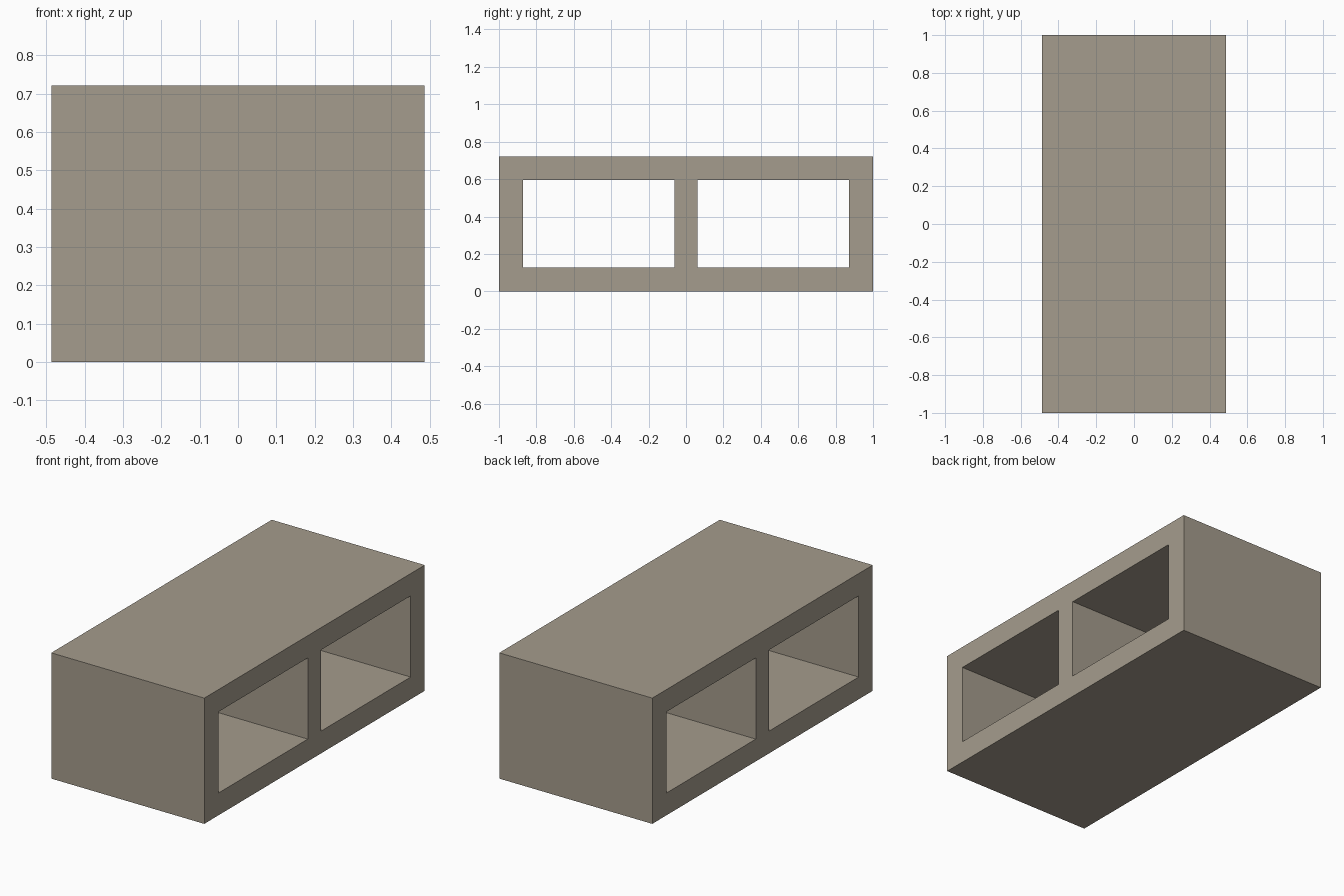
import bpy

if "Cube" in bpy.data.objects:
    bpy.data.objects.remove(bpy.data.objects["Cube"])

HALF_W, HALF_L, HEIGHT = 0.486, 1.0, 0.722   # x half width, y half length, z height
WALL, HALF_WEB = 0.128, 0.061                # outer wall, half of the middle web


def box(name, lo, hi):
    """Box spanning two corners, with its scale baked into the mesh."""
    bpy.ops.mesh.primitive_cube_add(size=1)
    ob = bpy.context.object
    ob.name = name
    for v in ob.data.vertices:
        v.co = [a + (b - a) * (c + 0.5) for a, b, c in zip(lo, hi, v.co)]
    return ob


concrete = bpy.data.materials.new("warm grey concrete")
concrete.diffuse_color = (0.376, 0.332, 0.266, 1)
concrete.use_nodes = True
concrete.node_tree.nodes["Principled BSDF"].inputs["Base Color"].default_value = concrete.diffuse_color

# Solid block
block = box("hollow_block", (-HALF_W, -HALF_L, 0), (HALF_W, HALF_L, HEIGHT))
block.data.materials.append(concrete)

# Two openings running right through along x
for side, y0, y1 in (("front", -HALF_L + WALL, -HALF_WEB),
                     ("back", HALF_WEB, HALF_L - WALL)):
    cutter = box(side + "_opening_cutter", (-1, y0, WALL), (1, y1, HEIGHT - WALL))
    cutter.data.materials.append(concrete)
    cut = block.modifiers.new(side + "_opening", 'BOOLEAN')
    cut.operation = 'DIFFERENCE'
    cut.solver = 'EXACT'
    cut.object = cutter
    cutter.hide_render = True
    cutter.display_type = 'WIRE'
